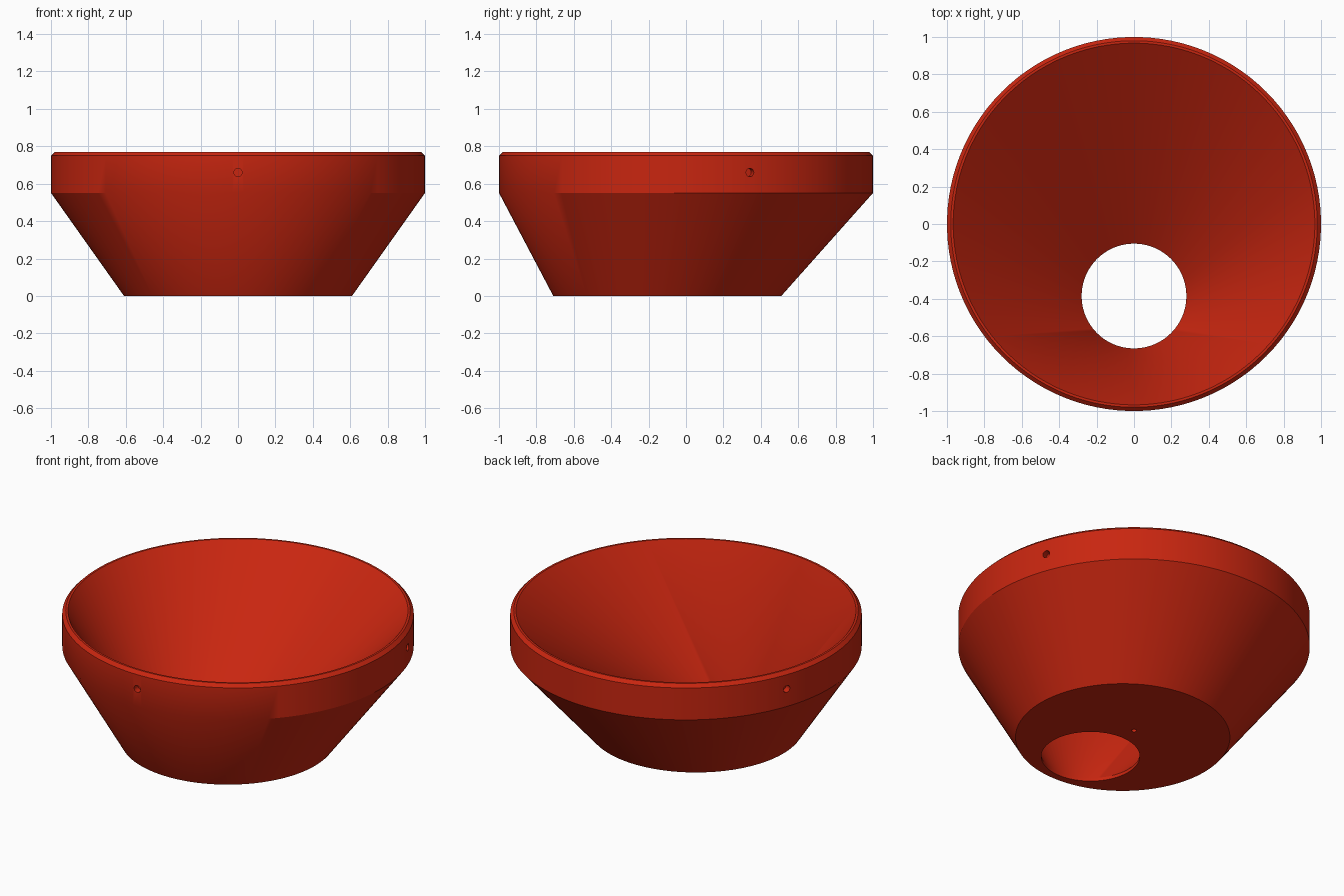
import bpy, bmesh, math
from mathutils import Vector

cube = bpy.data.objects.get("Cube")
if cube:
    bpy.data.objects.remove(cube, do_unlink=True)

SEGMENTS = 108

red = bpy.data.materials.new("red")
red.use_nodes = True
colour = (0.58, 0.019, 0.005, 1)
red.diffuse_color = colour
red.node_tree.nodes["Principled BSDF"].inputs["Base Color"].default_value = colour


def add_object(name, bm):
    bmesh.ops.recalc_face_normals(bm, faces=bm.faces)
    mesh = bpy.data.meshes.new(name)
    bm.to_mesh(mesh)
    bm.free()
    mesh.materials.append(red)
    obj = bpy.data.objects.new(name, mesh)
    bpy.context.collection.objects.link(obj)
    return obj


def ring(bm, radius, centre_y, z):
    angles = [math.tau * (i + 0.5) / SEGMENTS for i in range(SEGMENTS)]
    return [bm.verts.new((radius * math.cos(a), centre_y + radius * math.sin(a), z))
            for a in angles]


# Off-centre funnel: a closed loop of circles, each with its own centre
profile = [  # radius, centre y, height
    (0.61, -0.10, 0),       # base
    (1.0, 0, 0.55),         # foot of the rim band
    (1.0, 0, 0.75),         # top of the rim band
    (0.98, 0, 0.77),        # bevelled lip
    (0.967, 0, 0.77),       # inner lip
    (0.28, -0.385, 0.02),   # throat
    (0.28, -0.385, 0),      # outlet
]
bm = bmesh.new()
rings = [ring(bm, *p) for p in profile]
for lower, upper in zip(rings, rings[1:] + rings[:1]):
    for i in range(SEGMENTS):
        j = (i + 1) % SEGMENTS
        bm.faces.new((lower[i], lower[j], upper[j], upper[i]))
funnel = add_object("funnel_body", bm)


# Blind drill holes: three around the rim band, one under the base
def drill(name, point, direction, radius, depth):
    bm = bmesh.new()
    bmesh.ops.create_cone(bm, cap_ends=True, segments=20, radius1=radius,
                          radius2=radius, depth=2 * depth)
    cutter = add_object(name, bm)
    cutter.location = point
    cutter.rotation_euler = Vector(direction).to_track_quat("Z", "Y").to_euler()
    cutter.hide_render = True
    bpy.context.view_layer.update()
    cut = funnel.modifiers.new(name, "BOOLEAN")
    cut.operation = "DIFFERENCE"
    cut.solver = "EXACT"
    cut.object = cutter
    bpy.ops.object.modifier_apply(modifier=name)
    bpy.data.objects.remove(cutter, do_unlink=True)


bpy.ops.object.select_all(action="DESELECT")
bpy.context.view_layer.objects.active = funnel
funnel.select_set(True)
for degrees in (-90, 20, 160):
    a = math.radians(degrees)
    outward = Vector((math.cos(a), math.sin(a), 0))
    drill("rim_hole", outward + Vector((0, 0, 0.66)), outward, 0.022, 0.04)
drill("base_hole", (0, 0, 0), (0, 0, 1), 0.015, 0.03)

bpy.ops.object.shade_smooth_by_angle(angle=math.radians(30))
